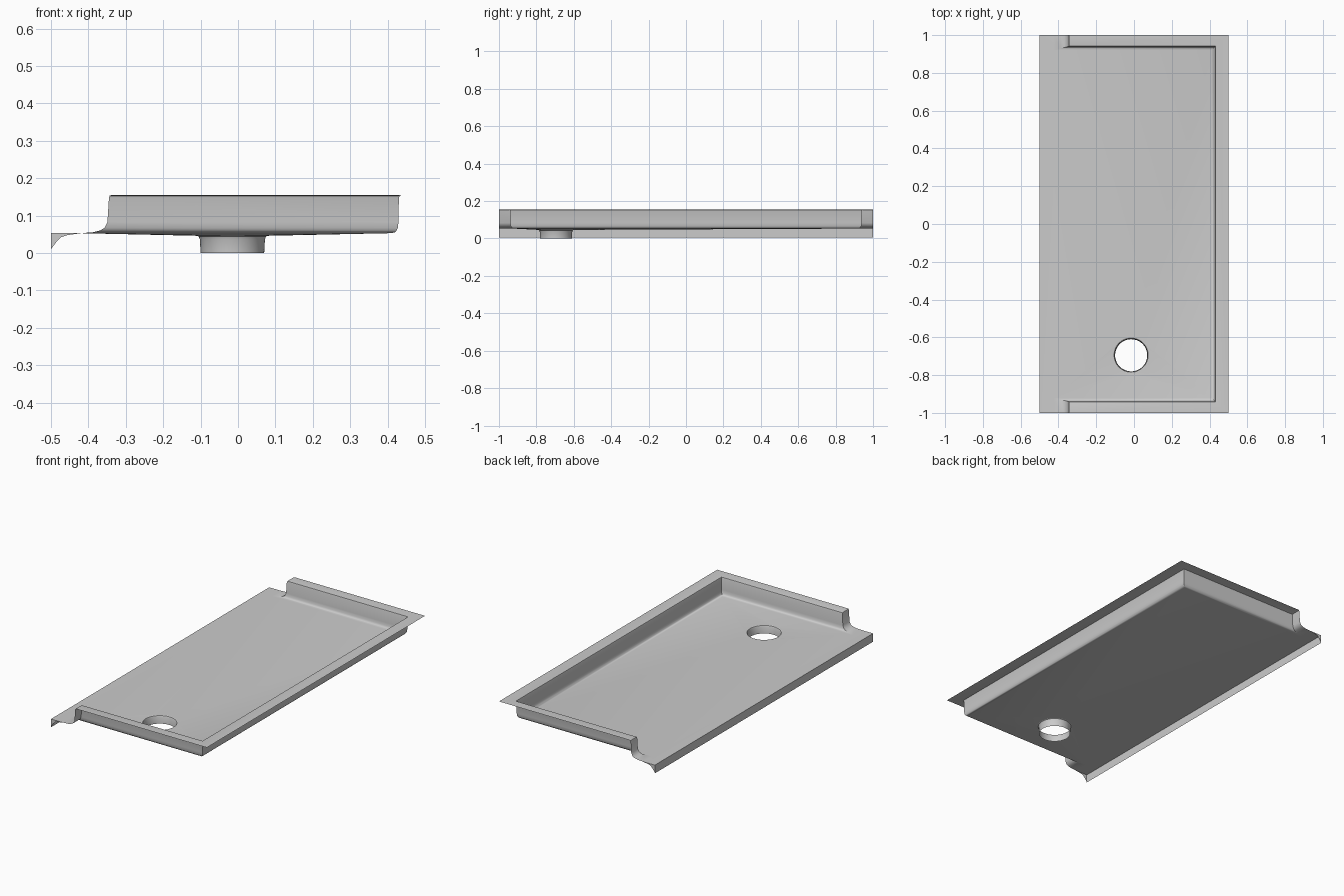
import bpy, bmesh, math
from mathutils import Vector

if "Cube" in bpy.data.objects:
    bpy.data.objects.remove(bpy.data.objects["Cube"])

FLOOR, RIM, LOW = 0.053, 0.155, 0.046
CX, CY, R, N = -0.015, -0.695, 0.086, 64


def finish(bm, name, angle):
    me = bpy.data.meshes.new(name)
    bm.to_mesh(me)
    bm.free()
    ob = bpy.data.objects.new(name, me)
    bpy.context.collection.objects.link(ob)
    bpy.ops.object.select_all(action='DESELECT')
    ob.select_set(True)
    bpy.context.view_layer.objects.active = ob
    bpy.ops.object.shade_smooth_by_angle(angle=math.radians(angle))
    return ob


def ring(bm, r, z):
    return [bm.verts.new((CX + r * math.cos(2 * math.pi * i / N),
                          CY + r * math.sin(2 * math.pi * i / N), z)) for i in range(N)]


bm = bmesh.new()

# Wall: a filleted profile (inward offset, height) swept round three sides and the two ends
path = [(-0.345, -1), (-0.345, -0.94), (0.43, -0.94),
        (0.43, 0.94), (-0.345, 0.94), (-0.345, 1)]
inward = [(-1, 0), (-1, 1), (-1, 1), (-1, -1), (-1, -1), (-1, 0)]
profile = [(-0.008, RIM), (-0.002, 0.153), (0, 0.147), (0.001, 0.083), (0.003, 0.067),
           (0.006, 0.060), (0.011, 0.055), (0.02, FLOOR)]
rows = []
for d, z in profile:
    row = []
    for i, ((x, y), (nx, ny)) in enumerate(zip(path, inward)):
        wide = 4 if d > 0 and i not in (2, 3) else 1   # broader fillet at open ends
        row.append(bm.verts.new((x + nx * d * wide, y + ny * d, z)))
    rows.append(row)
for a, b in zip(rows, rows[1:]):
    for i in range(5):
        bm.faces.new((a[i], b[i], b[i + 1], a[i + 1]))

# Flat flange around the top
p = rows[0]
o1, o2 = bm.verts.new((0.5, -1, RIM)), bm.verts.new((0.5, 1, RIM))
bm.faces.new((p[0], o1, p[2], p[1]))
bm.faces.new((o1, o2, p[3], p[2]))
bm.faces.new((o2, p[5], p[4], p[3]))

# Floor with a drain hole, falling gently to the drain
left = [bm.verts.new((-0.5, 1, FLOOR)), bm.verts.new((-0.5, -1, FLOOR))]
hole = ring(bm, R + 0.008, LOW)
edges = []
for loop in (rows[-1] + left, hole):
    for a, b in zip(loop, loop[1:] + loop[:1]):
        edges.append(bm.edges.get((a, b)) or bm.edges.new((a, b)))
bmesh.ops.triangle_fill(bm, use_beauty=True, use_dissolve=False,
                        edges=edges, normal=Vector((0, 0, 1)))

# Front lip hanging from the open long edge
low = [bm.verts.new((-0.5, y, 0.005)) for y in (1, -1)]
bm.faces.new((left[0], low[0], low[1], left[1]))

bmesh.ops.recalc_face_normals(bm, faces=bm.faces[:])
if sum(f.normal.z * f.calc_area() for f in bm.faces) < 0:
    bmesh.ops.reverse_faces(bm, faces=bm.faces[:])
finish(bm, "shower_tray", 35)

# Curved webs closing the lip ends
bm = bmesh.new()
web = [(-0.5, FLOOR), (-0.5, 0.01), (-0.485, 0.03), (-0.474, 0.042),
       (-0.455, 0.048), (-0.42, FLOOR)]
for y in (-1, 1):
    pts = web if y < 0 else web[::-1]
    bm.faces.new([bm.verts.new((x, y, z)) for x, z in pts])
finish(bm, "lip_end_webs", 30)

# Drain collar with a rounded mouth
bm = bmesh.new()
rings = [ring(bm, r, z) for r, z in
         ((R + 0.008, LOW), (R + 0.004, 0.044), (R + 0.001, 0.037), (R - 0.001, 0))]
for a, b in zip(rings, rings[1:]):
    for i in range(N):
        j = (i + 1) % N
        bm.faces.new((a[i], a[j], b[j], b[i]))
finish(bm, "drain_collar", 40)
